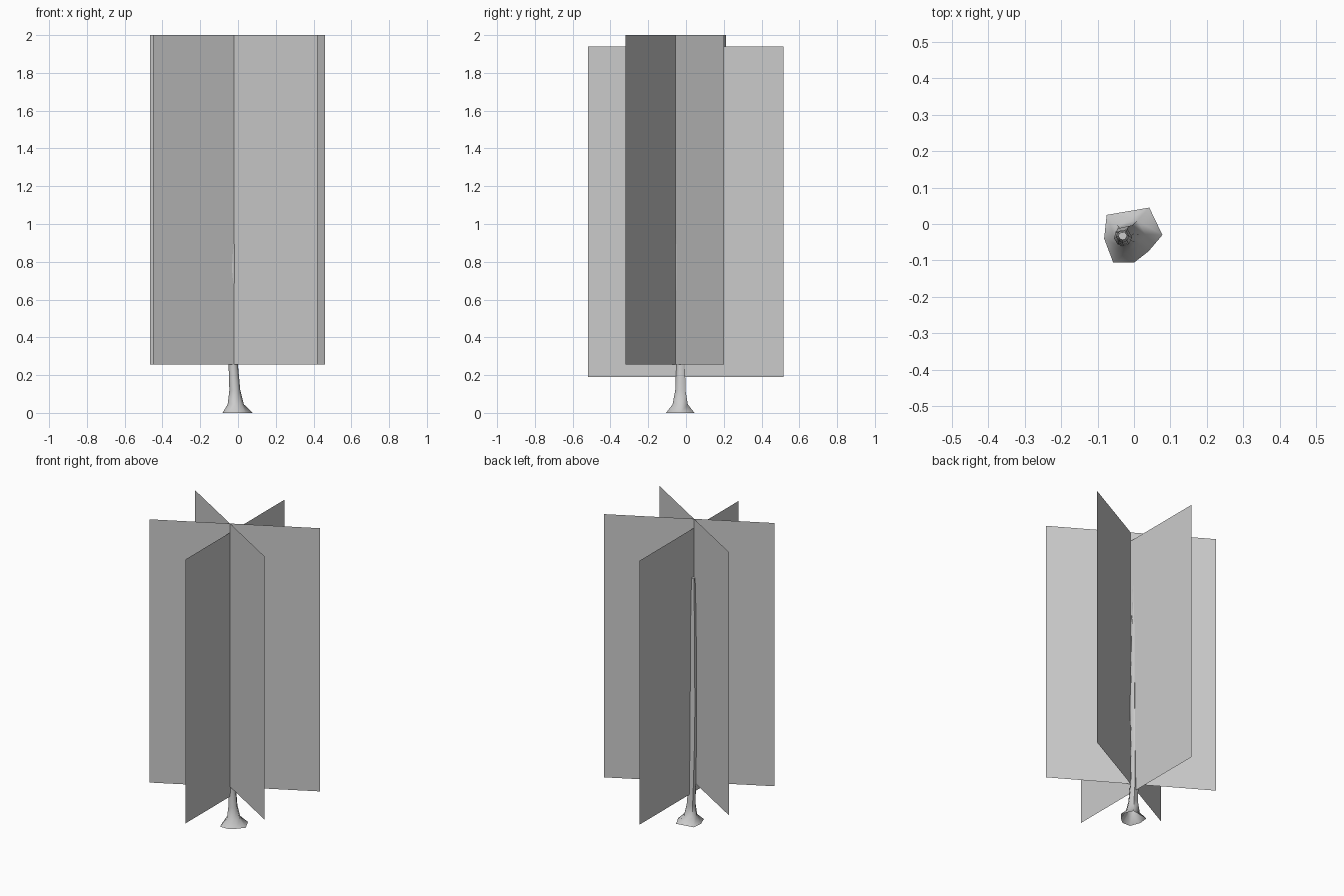
import bpy
import math

if "Cube" in bpy.data.objects:
    bpy.data.objects.remove(bpy.data.objects["Cube"])


def make_object(name, verts, faces):
    mesh = bpy.data.meshes.new(name)
    mesh.from_pydata(verts, [], faces)
    mesh.update()
    obj = bpy.data.objects.new(name, mesh)
    bpy.context.collection.objects.link(obj)
    return obj


def foliage_card(name, a, b, z0, z1):
    """Flat upright card running from plan point a to plan point b."""
    make_object(name, [(*a, z0), (*b, z0), (*b, z1), (*a, z1)], [(0, 1, 2, 3)])


# Three crossed foliage cards, about 60 degrees apart
foliage_card("foliage_card_side", (-0.02, -0.52), (-0.02, 0.515), 0.19, 1.94)
foliage_card("foliage_card_left", (-0.45, -0.283), (0.46, 0.20), 0.255, 2.0)
foliage_card("foliage_card_right", (-0.465, 0.213), (0.42, -0.32), 0.255, 2.0)

# Trunk: irregular flared foot, then slim tapering rings (x, y, z, radius)
foot = [(0.078, -0.03), (0.042, 0.045), (-0.075, 0.025),
        (-0.082, -0.04), (-0.057, -0.106), (0.0, -0.106), (0.04, -0.075)]
rings = [(-0.012, -0.028, 0.045, 0.043),
         (-0.017, -0.028, 0.12, 0.029),
         (-0.025, -0.027, 0.25, 0.025),
         (-0.030, -0.032, 0.50, 0.022),
         (-0.030, -0.036, 0.76, 0.025),
         (-0.030, -0.036, 1.02, 0.021),
         (-0.031, -0.033, 1.35, 0.018),
         (-0.031, -0.032, 1.62, 0.012)]
angles = [math.atan2(y + 0.03, x) for x, y in foot]
n = len(foot)
verts = [(x, y, 0) for x, y in foot]
for cx, cy, z, r in rings:
    verts += [(cx + r * math.cos(a), cy + r * math.sin(a), z) for a in angles]
faces = []
for k in range(len(rings)):
    for i in range(n):
        j = (i + 1) % n
        faces.append((k * n + i, k * n + j, (k + 1) * n + j, (k + 1) * n + i))
faces.append(tuple(range(len(rings) * n, len(rings) * n + n)))
trunk = make_object("trunk", verts, faces)

bpy.context.view_layer.objects.active = trunk
trunk.select_set(True)
bpy.ops.object.shade_smooth_by_angle(angle=math.radians(60))
